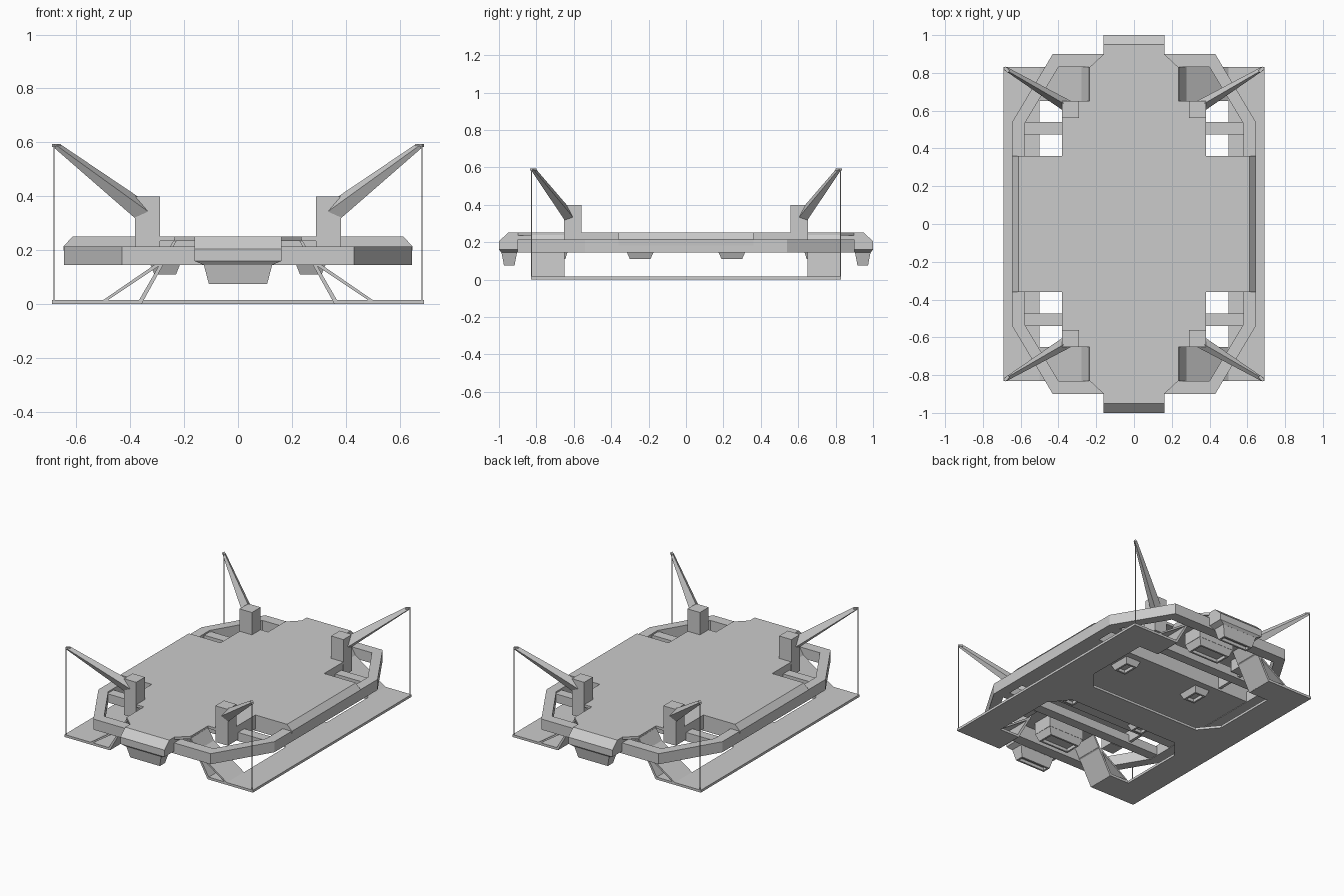
import bpy, bmesh

if "Cube" in bpy.data.objects:
    bpy.data.objects.remove(bpy.data.objects["Cube"])

SIGNS = [(sx, sy) for sx in (1, -1) for sy in (1, -1)]


def finish(name, bm):
    bmesh.ops.recalc_face_normals(bm, faces=bm.faces)
    me = bpy.data.meshes.new(name)
    bm.to_mesh(me)
    bm.free()
    ob = bpy.data.objects.new(name, me)
    bpy.context.collection.objects.link(ob)
    return ob


def loft(name, a, b):
    """Solid between two matching 3D outlines."""
    bm = bmesh.new()
    va = [bm.verts.new(p) for p in a]
    vb = [bm.verts.new(p) for p in b]
    n = len(va)
    bm.faces.new(va)
    bm.faces.new(vb)
    for i in range(n):
        j = (i + 1) % n
        bm.faces.new((va[i], va[j], vb[j], vb[i]))
    return finish(name, bm)


def slab(name, pts, z0, z1):
    return loft(name, [(x, y, z0) for x, y in pts], [(x, y, z1) for x, y in pts])


def box(name, x0, x1, y0, y1, z0, z1):
    return slab(name, [(x0, y0), (x1, y0), (x1, y1), (x0, y1)], z0, z1)


def four_way(q):
    """Full outline from the points of the +x +y quarter (ordered from +x axis to +y axis)."""
    half = q + [(-x, y) for x, y in reversed(q)]
    return half + [(-x, -y) for x, y in half]


def pod(name, cx, cy, top, bottom, z0, z1):
    """Tapered pod with a recessed underside."""
    bm = bmesh.new()
    cs = [(-1, -1), (1, -1), (1, 1), (-1, 1)]
    k = .012
    rings = []
    for hx, hy, z in ((*top, z1), (*bottom, z0), (bottom[0] - k, bottom[1] - k, z0),
                      (bottom[0] - k, bottom[1] - k, z0 + .02)):
        rings.append([bm.verts.new((cx + u * hx, cy + v * hy, z)) for u, v in cs])
    for a, b in zip(rings, rings[1:]):
        for i in range(4):
            j = (i + 1) % 4
            bm.faces.new((a[i], a[j], b[j], b[i]))
    bm.faces.new(rings[0])
    bm.faces.new(rings[-1])
    return finish(name, bm)


# Thin upper deck with corner notches, and the thick hull under its middle
slab("deck", four_way([(.38, .36), (.38, .65), (.235, .65), (.235, .83), (.16, .90)]), .235, .252)
box("centre_hull", -.38, .38, -.36, .36, .147, .24)

# Octagonal frame around the deck
outer = four_way([(.645, .54), (.43, .90)])
inner = four_way([(.58, .53), (.40, .83)])
bm = bmesh.new()
loops = [[bm.verts.new((x, y, z)) for x, y in pts]
         for pts, z in ((outer, .145), (outer, .215), (inner, .215), (inner, .145))]
for a, b in zip(loops, loops[1:] + loops[:1]):
    for i in range(8):
        j = (i + 1) % 8
        bm.faces.new((a[i], a[j], b[j], b[i]))
finish("octagon_frame", bm)

for s in (1, -1):
    # Side wings with chamfered outer edge
    prof = [(.37, .148), (.643, .148), (.647, .215), (.612, .252), (.37, .252)]
    loft("deck_wing", [(s * x, -.36, z) for x, z in prof], [(s * x, .36, z) for x, z in prof])

    # End noses and their pods
    prof = [(.83, .252), (.95, .252), (1.0, .205), (1.0, .16), (.83, .16)]
    loft("end_nose", [(-.162, s * y, z) for y, z in prof], [(.162, s * y, z) for y, z in prof])
    pod("nose_lip", 0, s * .945, (.16, .055), (.125, .042), .145, .16)
    pod("nose_pod", 0, s * .945, (.127, .042), (.108, .028), .075, .147)

    # Full-width cross beam and the wide pod beside it
    ys = sorted((s * .475, s * .54))
    box("cross_beam", -.60, .60, *ys, .148, .205)
    pod("inner_pod", 0, s * .70, (.13, .07), (.11, .055), .11, .16)
    ys = sorted((s * .63, s * .77))
    box("inner_pod_mount", -.13, .13, *ys, .155, .24)

# Bottom plate: side rails, centre bridge and four feet
slab("bottom_plate", four_way([(.69, .83), (.36, .83), (.36, .65), (.50, .65),
                               (.50, .22), (.40, .10)]), 0, .016)

for sx, sy in SIGNS:
    def P(x, y, z):
        return (sx * x, sy * y, z)

    # Sloping support panels between feet and deck
    for nm, prof in (("inner_leg", [(.358, .0), (.37, .01), (.237, .24), (.227, .237)]),
                     ("outer_leg", [(.488, .012), (.505, .012), (.272, .172), (.265, .16)])):
        loft(nm, [P(x, .65, z) for x, z in prof], [P(x, .83, z) for x, z in prof])

    # Skirt under the notched deck edge
    xs = sorted((sx * .36, sx * .379))
    ys = sorted((sy * .35, sy * .649))
    box("deck_skirt", *xs, *ys, .16, .24)

    # Post on the deck corner
    xs = sorted((sx * .29, sx * .381))
    ys = sorted((sy * .56, sy * .651))
    box("arm_post", *xs, *ys, .16, .40)

    # Tapered diamond-section arm with a flat tip
    loft("arm", [P(.35, .625, .385), P(.335, .652, .345), P(.36, .637, .30), P(.382, .605, .335)],
         [P(.66, .805, .594), P(.672, .83, .588), P(.684, .826, .582), P(.687, .815, .588)])
    loft("arm_tip", [P(.658, .812, .583), P(.668, .80, .583), P(.69, .822, .583), P(.682, .833, .583)],
         [P(.658, .812, .594), P(.668, .80, .594), P(.69, .822, .594), P(.682, .833, .594)])

    # Cable from arm tip to plate corner
    xs = sorted((sx * .680, sx * .684))
    ys = sorted((sy * .824, sy * .828))
    box("cable", *xs, *ys, .01, .59)

    # Small underside pod
    pod("deck_pod", sx * .27, sy * .245, (.055, .072), (.04, .055), .11, .148)
